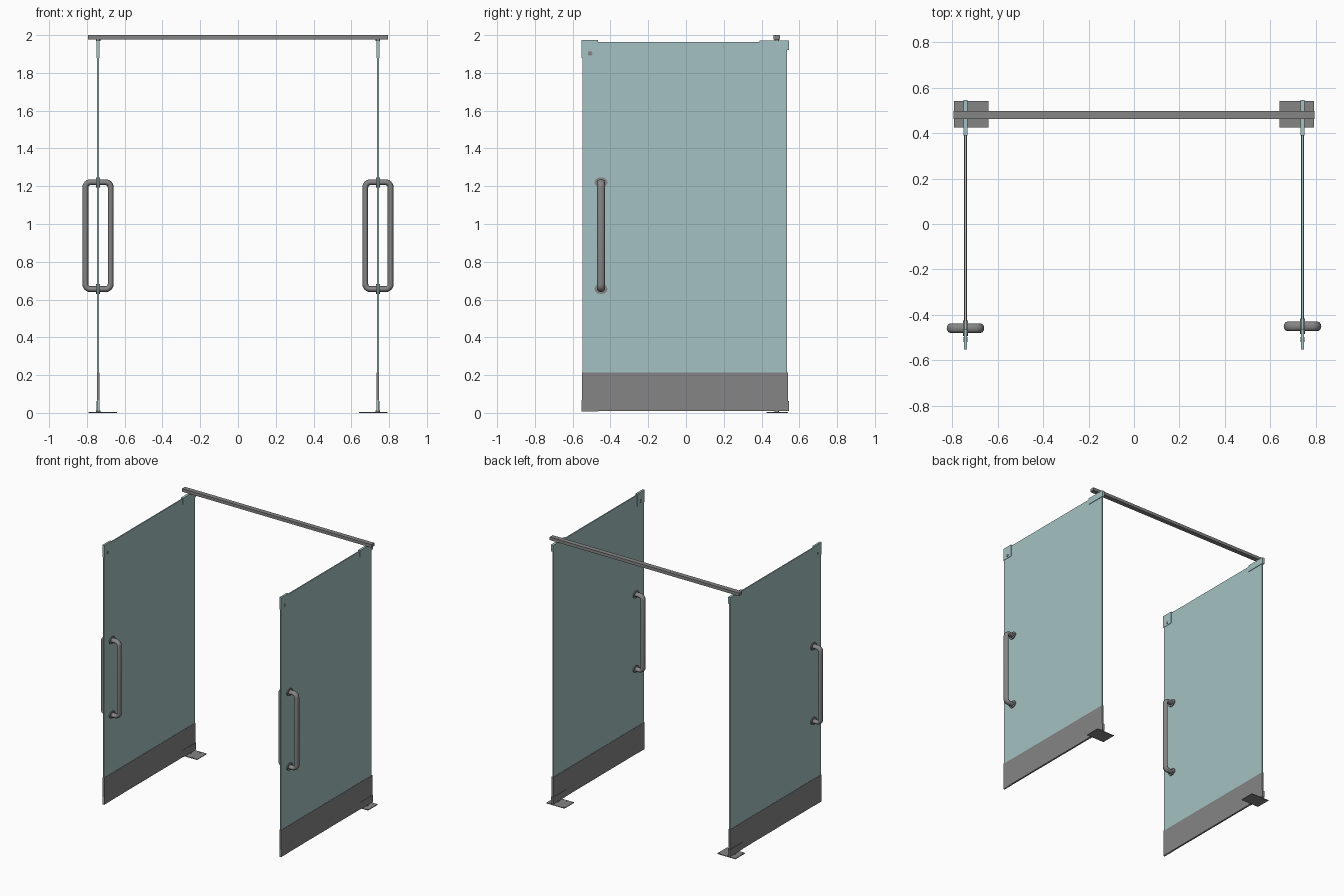
import bpy, bmesh, math
from mathutils import Matrix

if "Cube" in bpy.data.objects:
    bpy.data.objects.remove(bpy.data.objects["Cube"])


def material(name, rgb):
    m = bpy.data.materials.new(name)
    m.diffuse_color = (*rgb, 1)
    m.use_nodes = True
    m.node_tree.nodes["Principled BSDF"].inputs["Base Color"].default_value = m.diffuse_color
    return m


METAL = material("grey_metal", (0.235, 0.235, 0.235))
GLASS = material("pale_teal_glass", (0.37, 0.535, 0.54))


def finish(name, bm, mat):
    me = bpy.data.meshes.new(name)
    bm.to_mesh(me)
    bm.free()
    me.materials.append(mat)
    ob = bpy.data.objects.new(name, me)
    bpy.context.collection.objects.link(ob)
    return ob


def box(name, x, y, z, mat):
    """Box from (min, max) ranges on each axis."""
    bm = bmesh.new()
    size = [r[1] - r[0] for r in (x, y, z)]
    mid = [sum(r) / 2 for r in (x, y, z)]
    bmesh.ops.create_cube(bm, size=1, matrix=Matrix.Translation(mid) @ Matrix.Diagonal((*size, 1)))
    return finish(name, bm, mat)


def cylinder(name, loc, r, depth, axis, mat, sz=1.0, r2=None, n=24):
    bm = bmesh.new()
    rot = Matrix.Rotation(math.pi / 2, 4, 'Y') if axis == 'X' else Matrix()
    bmesh.ops.create_cone(bm, cap_ends=True, segments=n, radius1=r, radius2=r if r2 is None else r2,
                          depth=depth,
                          matrix=Matrix.Translation(loc) @ Matrix.Diagonal((1, 1, sz, 1)) @ rot)
    ob = finish(name, bm, mat)
    smooth(ob)
    return ob


def smooth(ob):
    bpy.ops.object.select_all(action='DESELECT')
    ob.select_set(True)
    bpy.context.view_layer.objects.active = ob
    bpy.ops.object.shade_smooth_by_angle(angle=math.radians(40))


def pull_handle(name, x, y):
    """Rounded rectangular loop of tube that passes through the door."""
    sq, tube, rad = 0.76, 0.0205, 0.035
    hx, hz, zc = 0.067 / sq, 0.283 / sq, 0.938
    pts = []
    for k, (sx, sz) in enumerate(((1, 1), (-1, 1), (-1, -1), (1, -1))):
        for i in range(7):
            a = math.pi / 2 * (k + i / 6)
            pts.append((sx * (hx - rad) + rad * math.cos(a), 0, sz * (hz - rad) + rad * math.sin(a)))
    cu = bpy.data.curves.new(name, 'CURVE')
    cu.dimensions = '3D'
    cu.bevel_depth, cu.bevel_resolution = tube, 4
    sp = cu.splines.new('POLY')
    sp.points.add(len(pts) - 1)
    for p, c in zip(sp.points, pts):
        p.co = (*c, 1)
    sp.use_cyclic_u = True
    cu.materials.append(METAL)
    ob = bpy.data.objects.new(name, cu)
    bpy.context.collection.objects.link(ob)
    ob.location, ob.scale = (x, y, zc), (sq, 1, sq)
    bpy.ops.object.select_all(action='DESELECT')
    ob.select_set(True)
    bpy.context.view_layer.objects.active = ob
    bpy.ops.object.convert(target='MESH')
    smooth(bpy.context.object)


for side, s in (("left", -1), ("right", 1)):
    x = 0.741 * s

    def around(t):
        return (x - t, x + t)

    # Door leaf and kick plate
    box(f"{side}_glass_door", around(0.0045), (-0.549, 0.535), (0.012, 1.964), GLASS)
    box(f"{side}_kick_plate", around(0.0065), (-0.551, 0.539), (0.01, 0.213), METAL)

    # Hinge patches with their pivots
    box(f"{side}_top_hinge", around(0.009), (0.39, 0.545), (1.922, 1.971), GLASS)
    box(f"{side}_bottom_hinge", around(0.009), (0.39, 0.545), (0.01, 0.062), METAL)
    cylinder(f"{side}_top_pivot", (x, 0.481, 1.974), 0.012, 0.012, 'Z', METAL)
    cylinder(f"{side}_bottom_pivot", (x, 0.481, 0.007), 0.012, 0.012, 'Z', METAL)

    # Corner lock patches
    box(f"{side}_top_lock", around(0.0075), (-0.552, -0.465), (1.88, 1.973), GLASS)
    cylinder(f"{side}_top_lock_barrel", (x, -0.508, 1.903), 0.012, 0.018, 'X', METAL)
    box(f"{side}_bottom_lock", around(0.006), (-0.552, -0.465), (0.008, 0.068), GLASS)

    # Pull handle with mounting collars on both faces
    hy = -0.454 + 0.004 * s
    pull_handle(f"{side}_pull_handle", x, hy)
    for zc in (0.656, 1.22):
        cylinder(f"{side}_handle_collar", (x, hy, zc), 0.034, 0.022, 'X', METAL, 0.8)

    # Floor plate with screws
    x0, x1 = sorted((0.64 * s, 0.792 * s))
    box(f"{side}_floor_plate", (x0, x1), (0.425, 0.54), (0, 0.005), METAL)
    for px in (0.65, 0.688, 0.782):
        for py in (0.437, 0.528):
            cylinder(f"{side}_floor_screw", (px * s, py, 0.005), 0.005, 0.002, 'Z', METAL, n=12)

# Header rail across the top
box("header_rail", (-0.793, 0.793), (0.462, 0.498), (1.977, 2.0), METAL)
